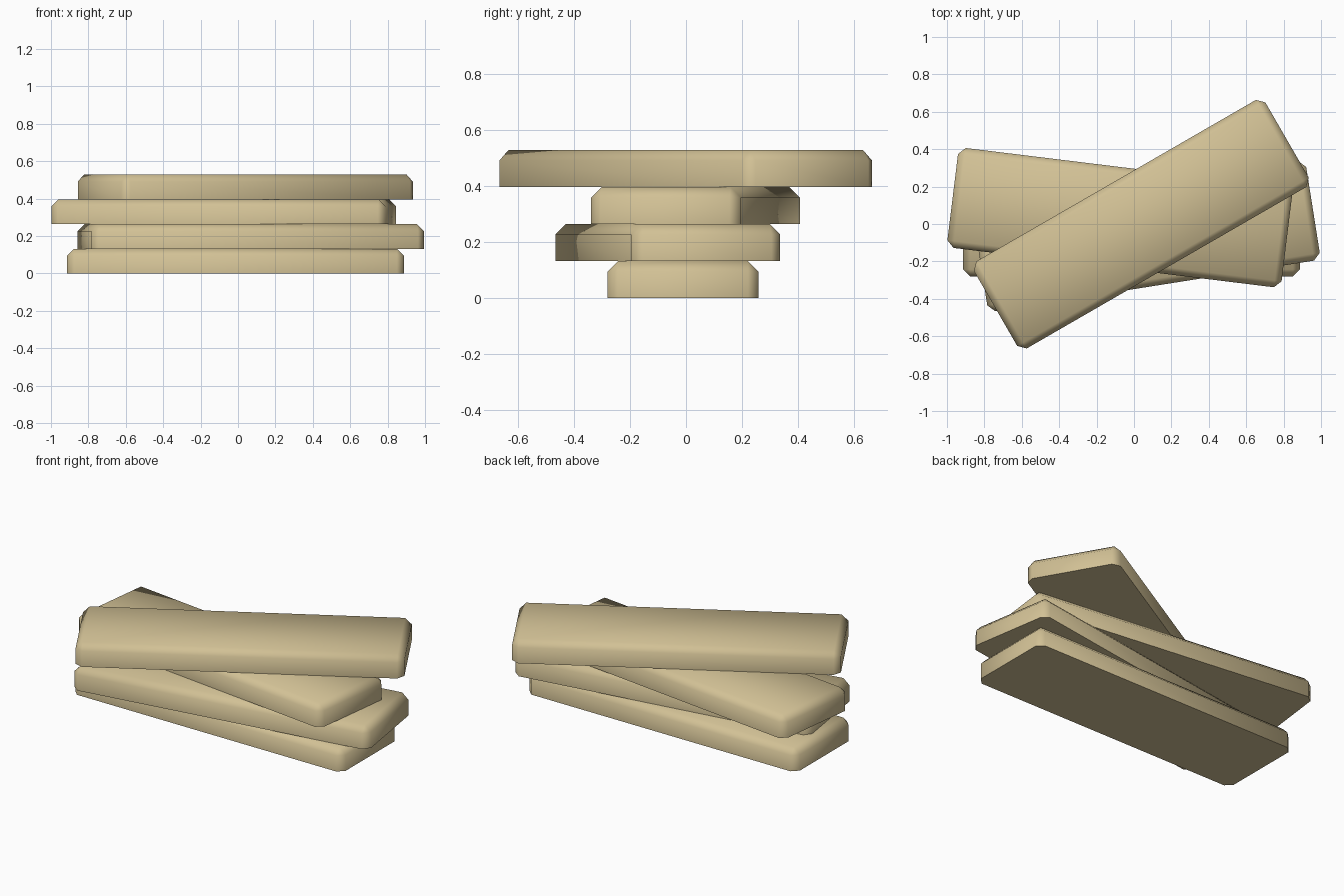
import bpy, bmesh, math

if "Cube" in bpy.data.objects:
    bpy.data.objects.remove(bpy.data.objects["Cube"])

LENGTH, WIDTH, THICK, CHAMFER = 1.80, 0.538, 0.132, 0.037

wood = bpy.data.materials.new("wood")
wood.diffuse_color = (0.64, 0.53, 0.30, 1)
wood.use_nodes = True
wood.node_tree.nodes["Principled BSDF"].inputs["Base Color"].default_value = wood.diffuse_color


def plank(name, level, x, y, angle):
    """Board with chamfered top and corner edges and a flat, sharp underside."""
    bm = bmesh.new()
    bmesh.ops.create_cube(bm, size=1)
    for v in bm.verts:
        v.co = (v.co.x * LENGTH, v.co.y * WIDTH, (v.co.z + 0.5) * THICK)
    edges = [e for e in bm.edges if max(v.co.z for v in e.verts) > THICK / 2]
    bmesh.ops.bevel(bm, geom=edges, offset=CHAMFER, offset_type='OFFSET',
                    segments=1, profile=0.5, affect='EDGES')
    bmesh.ops.recalc_face_normals(bm, faces=bm.faces)
    mesh = bpy.data.meshes.new(name)
    bm.to_mesh(mesh)
    bm.free()
    mesh.materials.append(wood)
    obj = bpy.data.objects.new(name, mesh)
    bpy.context.collection.objects.link(obj)
    obj.location = (x, y, level * THICK)
    obj.rotation_euler.z = math.radians(angle)
    # Soft shading over the chamfers, sharp bottom rim
    bpy.ops.object.select_all(action='DESELECT')
    obj.select_set(True)
    bpy.context.view_layer.objects.active = obj
    bpy.ops.object.shade_smooth_by_angle(angle=math.radians(65))


# Stack from bottom to top: x, y, turn in degrees
stack = [
    ("bottom_plank", -0.013, -0.011, 0),
    ("lower_middle_plank", 0.068, -0.065, 9),
    ("upper_middle_plank", -0.076, 0.034, -7),
    ("top_plank", 0.039, -0.001, 30),
]
for level, (name, x, y, angle) in enumerate(stack):
    plank(name, level, x, y, angle)
